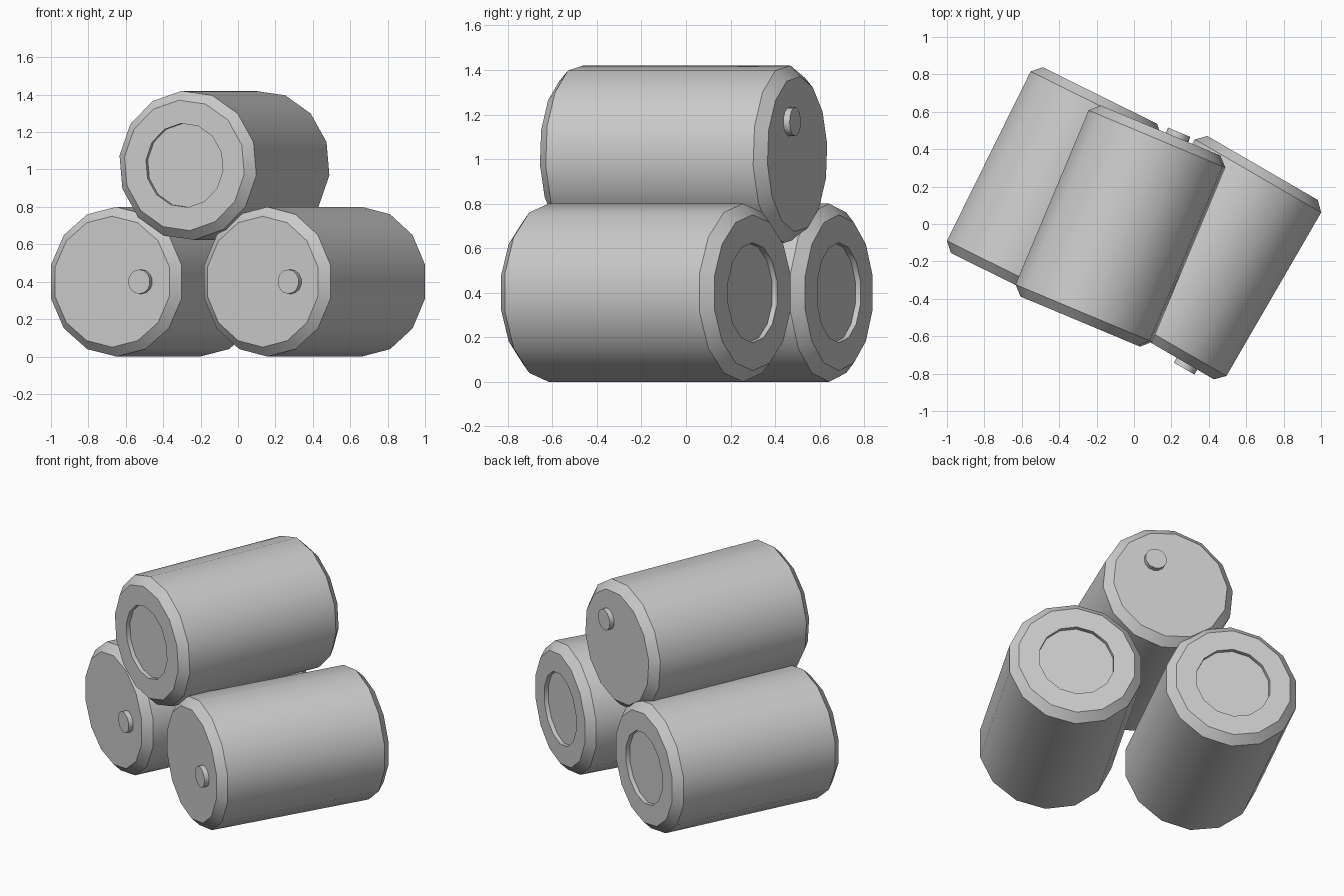
import bpy, bmesh, math
from mathutils import Matrix, Vector

if "Cube" in bpy.data.objects:
    bpy.data.objects.remove(bpy.data.objects["Cube"])

SIDES = 14


def lathe(name, profile, matrix, offset=(0, 0)):
    """Revolve (radius, y) points about the Y axis and cap both ends."""
    bm = bmesh.new()
    rings = []
    for r, y in profile:
        ring = []
        for i in range(SIDES):
            a = (i + 0.5) * math.tau / SIDES
            ring.append(bm.verts.new((offset[0] + r * math.cos(a), y,
                                      offset[1] + r * math.sin(a))))
        rings.append(ring)
    for a, b in zip(rings, rings[1:]):
        for i in range(SIDES):
            j = (i + 1) % SIDES
            bm.faces.new((a[i], a[j], b[j], b[i]))
    bm.faces.new(rings[0])
    bm.faces.new(rings[-1])
    bmesh.ops.recalc_face_normals(bm, faces=bm.faces)
    mesh = bpy.data.meshes.new(name)
    bm.to_mesh(mesh)
    bm.free()
    ob = bpy.data.objects.new(name, mesh)
    bpy.context.collection.objects.link(ob)
    ob.matrix_world = matrix
    # smooth sides, crisp rims
    bpy.ops.object.select_all(action='DESELECT')
    ob.select_set(True)
    bpy.context.view_layer.objects.active = ob
    bpy.ops.object.shade_smooth_by_angle(angle=math.radians(30))
    return ob


# chamfered barrel with a shallow round recess in its +Y end
BARREL = [(0.35, -0.554), (0.4, -0.505), (0.4, 0.505), (0.35, 0.554),
          (0.225, 0.554), (0.225, 0.528)]
# small bung on the -Y end
BUNG = [(0.065, -0.55), (0.065, -0.584)]


def barrel(name, location, heading, roll):
    m = (Matrix.Translation(Vector(location))
         @ Matrix.Rotation(math.radians(heading), 4, 'Z')
         @ Matrix.Rotation(math.radians(-roll), 4, 'Y'))
    lathe(name + "_barrel", BARREL, m)
    lathe(name + "_bung", BUNG, m, offset=(0.175, 0))


# two barrels on the ground, one resting on top facing the other way
barrel("left", (-0.427, 0.19, 0.4), -26.3, 0)
barrel("right", (0.41, -0.18, 0.4), -30.1, 0)
barrel("top", (-0.0725, -0.011, 1.022), 180 - 22.75, 123.3)
